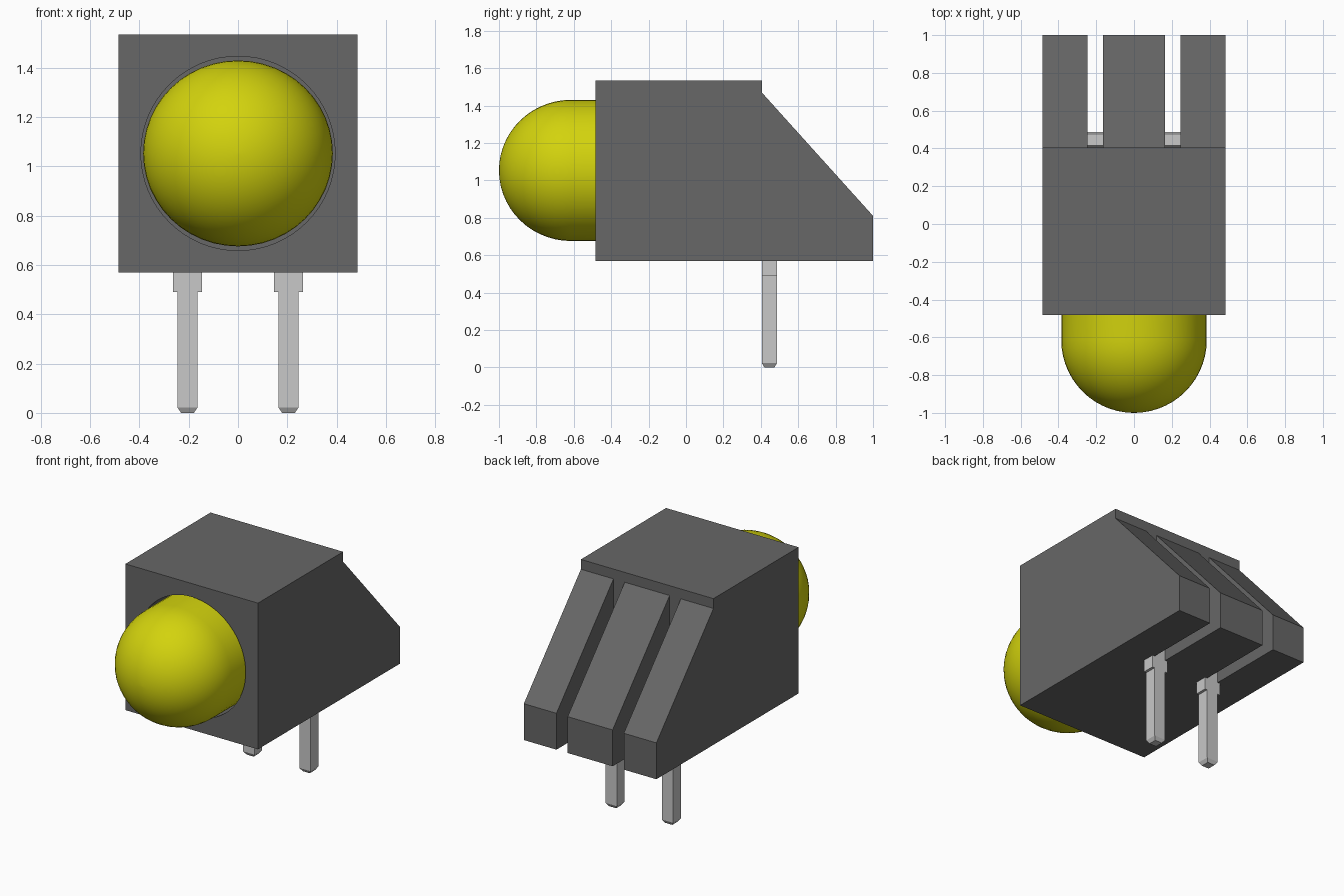
import bpy, bmesh, math
from mathutils import Matrix

cube = bpy.data.objects.get("Cube")
if cube:
    bpy.data.objects.remove(cube, do_unlink=True)


def material(name, rgb):
    m = bpy.data.materials.new(name)
    m.use_nodes = True
    m.diffuse_color = (*rgb, 1)
    node = next(n for n in m.node_tree.nodes if n.type == 'BSDF_PRINCIPLED')
    node.inputs["Base Color"].default_value = (*rgb, 1)
    return m


grey = material("dark grey plastic", (0.135, 0.135, 0.135))
yellow = material("yellow lens", (0.65, 0.65, 0.004))
metal = material("light grey metal", (0.58, 0.58, 0.58))


def make(name, bm, mat):
    bmesh.ops.recalc_face_normals(bm, faces=bm.faces)
    mesh = bpy.data.meshes.new(name)
    bm.to_mesh(mesh)
    bm.free()
    mesh.materials.append(mat)
    ob = bpy.data.objects.new(name, mesh)
    bpy.context.collection.objects.link(ob)
    return ob


def prism(name, outline, x0, x1, mat):
    """Extrude a (y, z) outline from x0 to x1."""
    bm = bmesh.new()
    face = bm.faces.new([bm.verts.new((x0, y, z)) for y, z in outline])
    new = bmesh.ops.extrude_face_region(bm, geom=[face])["geom"]
    bmesh.ops.translate(bm, vec=(x1 - x0, 0, 0),
                        verts=[v for v in new if isinstance(v, bmesh.types.BMVert)])
    return make(name, bm, mat)


def loft(name, rings, mat):
    """Closed skin through equal-length rings of points."""
    bm = bmesh.new()
    rows = [[bm.verts.new(p) for p in ring] for ring in rings]
    n = len(rows[0])
    for a, b in zip(rows, rows[1:]):
        for i in range(n):
            j = (i + 1) % n
            bm.faces.new((a[i], a[j], b[j], b[i]))
    bm.faces.new(rows[0])
    bm.faces.new(rows[-1])
    return make(name, bm, mat)


def cut(target, cutter):
    cutter.hide_render = True
    mod = target.modifiers.new("cut", 'BOOLEAN')
    mod.operation, mod.solver, mod.object = 'DIFFERENCE', 'EXACT', cutter
    bpy.context.view_layer.objects.active = target
    bpy.ops.object.modifier_apply(modifier=mod.name)
    bpy.data.objects.remove(cutter, do_unlink=True)


def smooth(ob):
    bpy.ops.object.select_all(action='DESELECT')
    ob.select_set(True)
    bpy.context.view_layer.objects.active = ob
    bpy.ops.object.shade_smooth_by_angle(angle=math.radians(35))


FRONT, STEP, BASE, TOP, MID = -0.483, 0.405, 0.57, 1.535, 1.053

# Housing with a sloped back, split into three fins by two slots
housing = prism("housing", [(FRONT, BASE), (1, BASE), (1, 0.81), (STEP, 1.47),
                            (STEP, TOP), (FRONT, TOP)], -0.484, 0.484, grey)
for side in (-1, 1):
    cut(housing, prism("slot_cutter", [(STEP, 0.4), (1.2, 0.4), (1.2, 1.47), (STEP, 1.47)],
                       side * 0.205 - 0.041, side * 0.205 + 0.041, grey))

# Round socket in the front face
bm = bmesh.new()
bmesh.ops.create_cone(bm, cap_ends=True, segments=64, radius1=0.394, radius2=0.394, depth=0.6,
                      matrix=Matrix.Translation((0, FRONT, MID)) @ Matrix.Rotation(math.pi / 2, 4, 'X'))
cut(housing, make("socket_cutter", bm, grey))

# Domed lens: short cylinder ending in a hemisphere
R, SEG, STEPS = 0.385, 48, 14
profile = [(-0.2, R)] + [(-1 + R - R * math.sin(a), R * math.cos(a))
                         for a in (math.pi / 2 * i / STEPS for i in range(STEPS))]
profile.append((-1, 0.004))
angles = [2 * math.pi * i / SEG for i in range(SEG)]
lens = loft("lens", [[(r * math.cos(a), y, MID + 0.98 * r * math.sin(a)) for a in angles]
                     for y, r in profile], yellow)
smooth(lens)

# Square metal pins: tapered tip, shoulder under the housing, upper end in the slot
sections = [(0, 0.026, 0.027), (0.022, 0.041, 0.04), (0.49, 0.041, 0.04), (0.49, 0.058, 0.04),
            (BASE, 0.058, 0.04), (BASE, 0.04, 0.04), (1.07, 0.04, 0.04), (1.09, 0.04, 0.03)]
for name, x in (("right_pin", -0.205), ("left_pin", 0.205)):
    loft(name, [[(x + sx * w, 0.446 + sy * d, z)
                 for sx, sy in ((-1, -1), (1, -1), (1, 1), (-1, 1))]
                for z, w, d in sections], metal)
